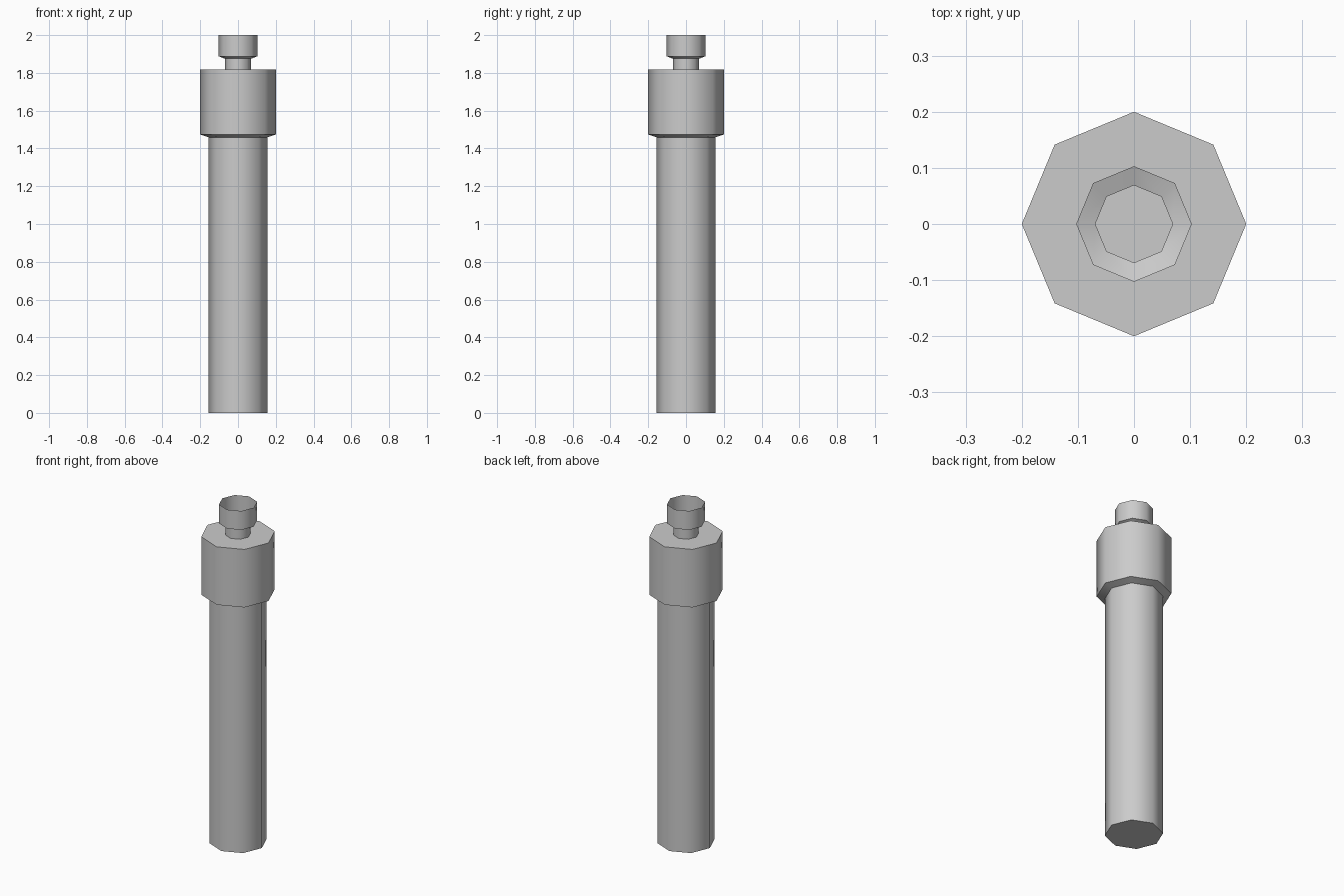
import bpy, bmesh, math

if "Cube" in bpy.data.objects:
    bpy.data.objects.remove(bpy.data.objects["Cube"])

SIDES = 8


def lathe(name, profile):
    """Revolve a (radius, z) profile into an eight-sided shell, closed at the bottom."""
    bm = bmesh.new()
    rings = []
    for r, z in profile:
        rings.append([bm.verts.new((r * math.cos(math.tau * i / SIDES),
                                    r * math.sin(math.tau * i / SIDES), z))
                      for i in range(SIDES)])
    for low, high in zip(rings, rings[1:]):
        for i in range(SIDES):
            j = (i + 1) % SIDES
            bm.faces.new((low[i], low[j], high[j], high[i]))
    bm.faces.new(rings[0][::-1])
    mesh = bpy.data.meshes.new(name)
    bm.to_mesh(mesh)
    bm.free()
    obj = bpy.data.objects.new(name, mesh)
    bpy.context.collection.objects.link(obj)
    bpy.context.view_layer.objects.active = obj
    obj.select_set(True)
    bpy.ops.object.shade_smooth_by_angle(angle=math.radians(50))
    return obj


# Shaft, wide collar, narrow neck and open cup in one continuous shell
lathe("collared_tube", [
    (0.156, 0.0), (0.156, 1.459),      # shaft
    (0.2, 1.474), (0.2, 1.817),        # collar with sloped underside
    (0.069, 1.817), (0.069, 1.875),    # neck
    (0.103, 1.888), (0.103, 2.0),      # open cup
])
